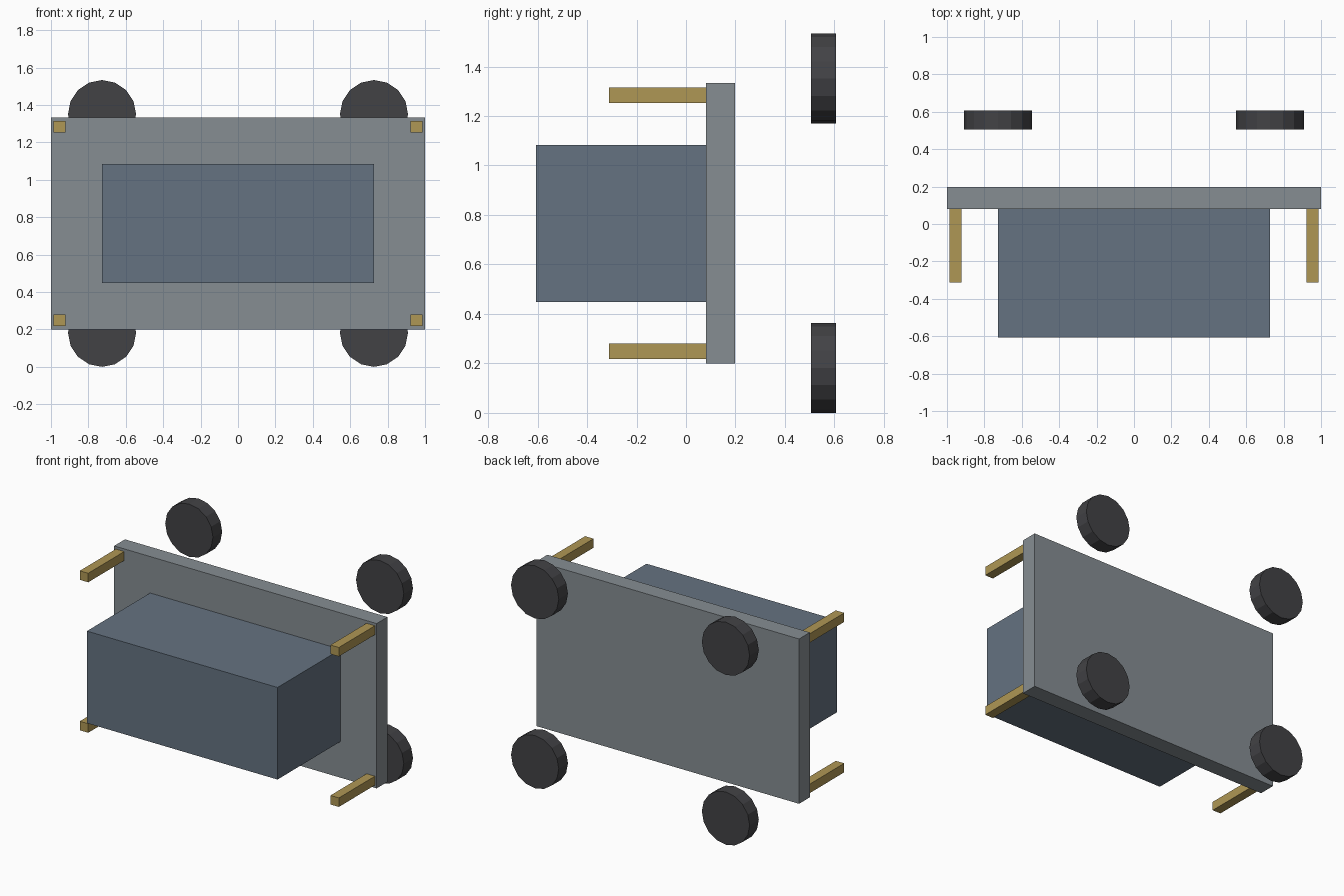
import bpy
from math import pi

if "Cube" in bpy.data.objects:
    bpy.data.objects.remove(bpy.data.objects["Cube"])


def material(name, rgb):
    m = bpy.data.materials.new(name)
    m.diffuse_color = (*rgb, 1)
    m.use_nodes = True
    m.node_tree.nodes["Principled BSDF"].inputs["Base Color"].default_value = m.diffuse_color
    return m


GREY = material("plate_grey", (0.24, 0.27, 0.29))
BLUE = material("body_blue", (0.13, 0.17, 0.22))
TAN = material("post_tan", (0.43, 0.31, 0.09))
DARK = material("wheel_dark", (0.055, 0.055, 0.06))


def box(name, x, y, z, mat):
    """Box from (min, max) ranges on each axis."""
    ranges = (x, y, z)
    bpy.ops.mesh.primitive_cube_add(size=1, location=[(a + b) / 2 for a, b in ranges])
    o = bpy.context.object
    o.name = name
    o.scale = [b - a for a, b in ranges]
    bpy.ops.object.transform_apply(location=False, rotation=False, scale=True)
    o.data.materials.append(mat)


def wheel(name, x, z):
    bpy.ops.mesh.primitive_cylinder_add(vertices=16, radius=0.182, depth=0.1,
                                        location=(x, 0.556, z), rotation=(pi / 2, 0, 0))
    o = bpy.context.object
    o.name = name
    o.data.materials.append(DARK)


# Deck plate and body block
box("deck_plate", (-1, 1), (0.08, 0.198), (0.199, 1.334), GREY)
box("body_block", (-0.726, 0.726), (-0.607, 0.08), (0.449, 1.083), BLUE)

# Corner posts and detached wheels, mirrored about the model's middle
MID_Z = 0.7665
for sx, side in ((-1, "left"), (1, "right")):
    for sz, level in ((-1, "lower"), (1, "upper")):
        px, pz = sx * 0.955, MID_Z + sz * 0.518
        box(f"post_{level}_{side}", (px - 0.032, px + 0.032), (-0.312, 0.08),
            (pz - 0.031, pz + 0.031), TAN)
        wheel(f"wheel_{level}_{side}", sx * 0.727, MID_Z + sz * 0.5845)
